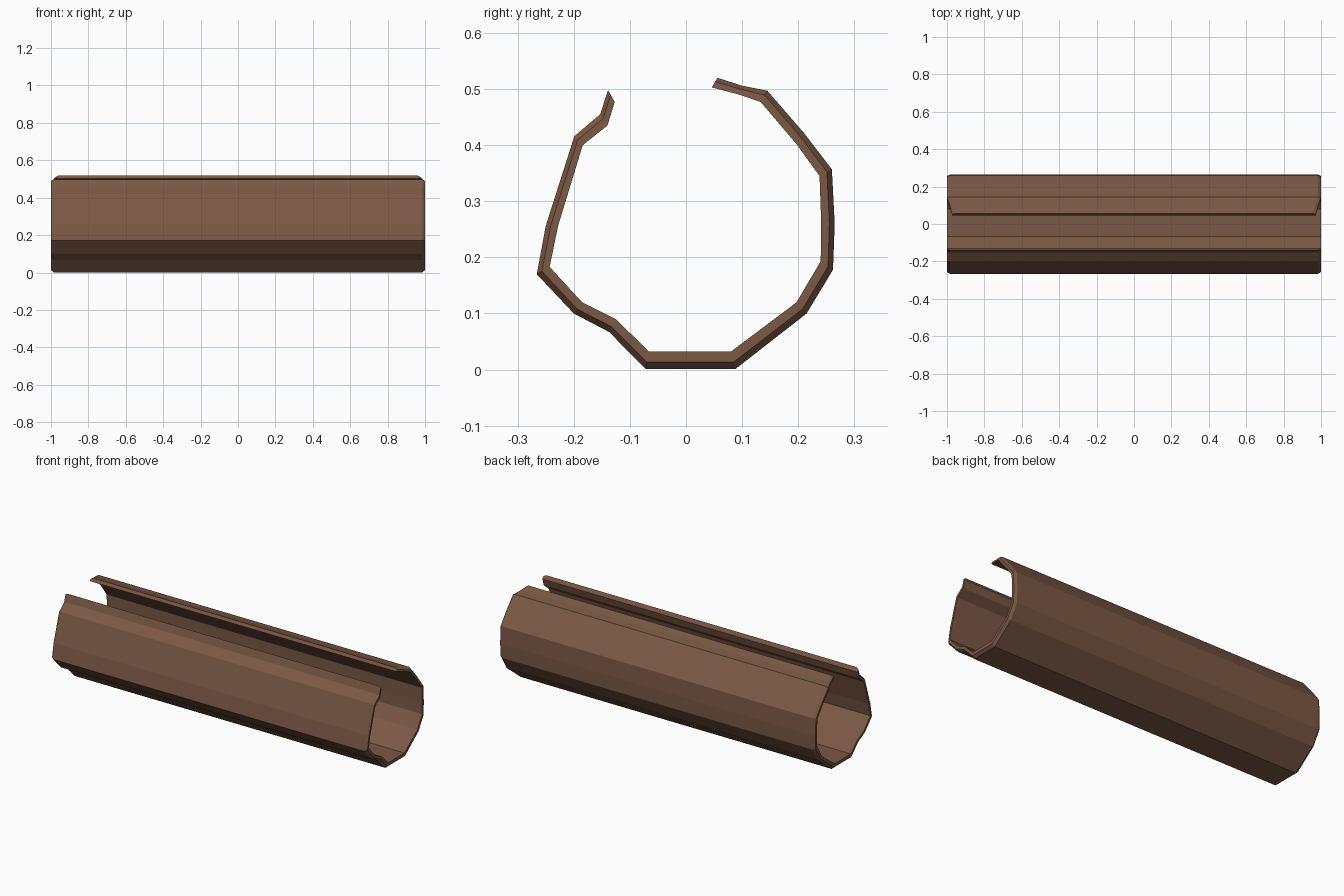
import bpy, bmesh
from mathutils import Vector

if "Cube" in bpy.data.objects:
    bpy.data.objects.remove(bpy.data.objects["Cube"])

# Open bark cross-section (y, z), outside and inside, from front lip round to back lip
outer = [(-.139, .498), (-.153, .455), (-.199, .416), (-.25, .256), (-.266, .17),
         (-.2, .1), (-.137, .067), (-.072, .001), (.088, .001), (.215, .1),
         (.262, .178), (.265, .26), (.26, .357), (.21, .422), (.145, .497),
         (.1, .506), (.056, .52)]
inner = [(-.127, .477), (-.14, .435), (-.184, .4), (-.228, .256), (-.243, .183),
         (-.185, .12), (-.125, .09), (-.066, .032), (.08, .032), (.197, .12),
         (.24, .193), (.241, .26), (.238, .345), (.196, .403), (.133, .477),
         (.095, .49), (.046, .503)]
N = len(outer)

bm = bmesh.new()


def reach(i):
    # the back lip is slightly shorter than the rest of the shell
    return {N - 1: .972, N - 2: .985}.get(i, 1.0)


def section(side, inset, blend):
    ring = []
    for i in range(N):
        p = Vector(outer[i]).lerp(Vector(inner[i]), blend)
        ring.append(bm.verts.new((side * (reach(i) - inset), p.x, p.y)))
    return ring


# Chamfered rims at both ends
out_l, mid_l, in_l = section(-1, .015, 0), section(-1, 0, .4), section(-1, 0, 1)
out_r, mid_r, in_r = section(1, .015, 0), section(1, 0, .4), section(1, 0, 1)

# Strips running round the section: outside, rims, inside
loop = [out_l, out_r, mid_r, in_r, in_l, mid_l]
for a, b in zip(loop, loop[1:] + loop[:1]):
    for i in range(N - 1):
        bm.faces.new((a[i], b[i], b[i + 1], a[i + 1]))

# Edges of the long slot
for i in (0, N - 1):
    bm.faces.new([ring[i] for ring in loop])

bmesh.ops.recalc_face_normals(bm, faces=bm.faces)
mesh = bpy.data.meshes.new("hollow_log")
bm.to_mesh(mesh)
bm.free()
log = bpy.data.objects.new("hollow_log", mesh)
bpy.context.collection.objects.link(log)

# Brown bark
bark = bpy.data.materials.new("bark")
bark.diffuse_color = (.20, .10, .06, 1)
bark.use_nodes = True
bark.node_tree.nodes["Principled BSDF"].inputs["Base Color"].default_value = bark.diffuse_color
mesh.materials.append(bark)
